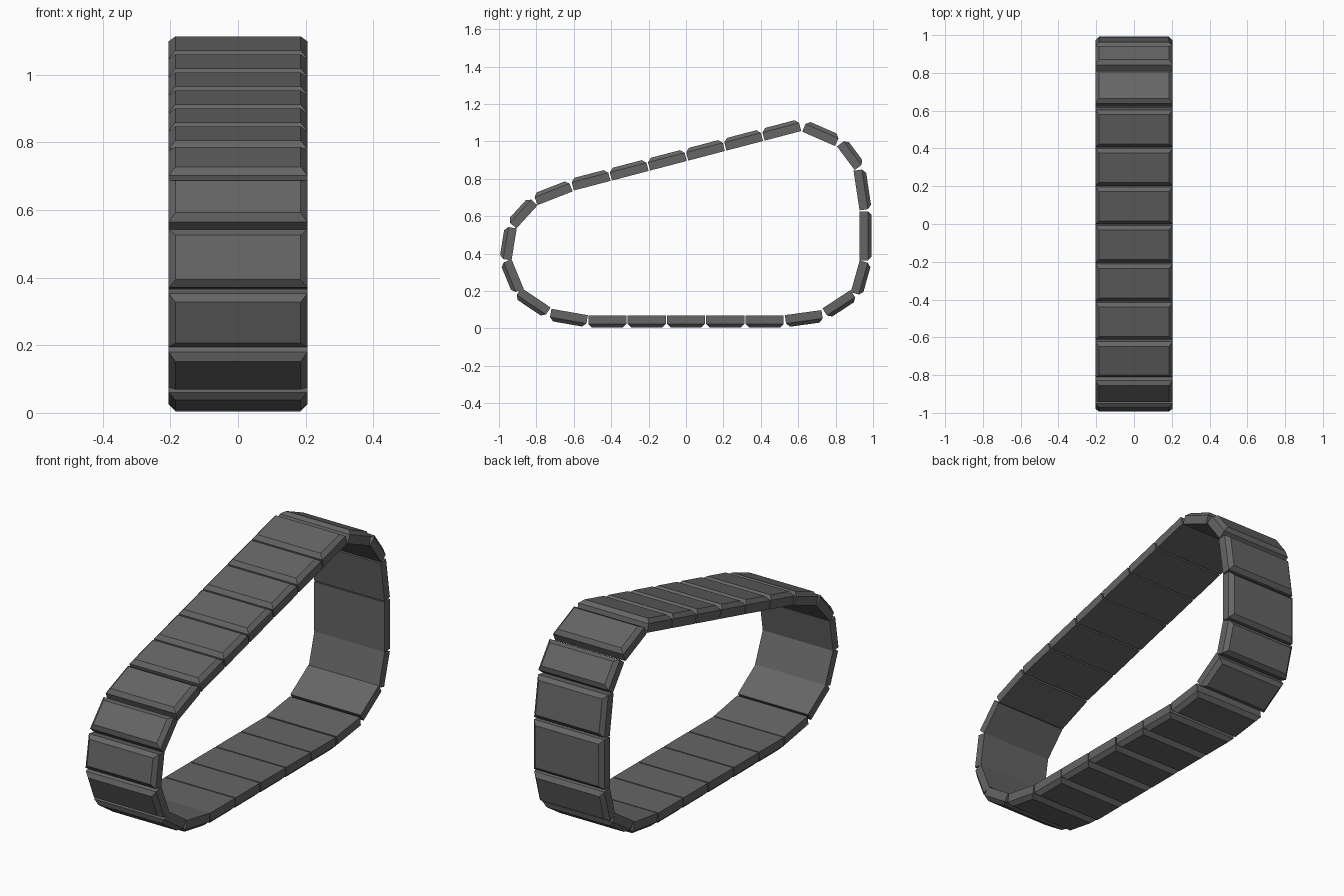
import bpy
from mathutils import Vector

if "Cube" in bpy.data.objects:
    bpy.data.objects.remove(bpy.data.objects["Cube"])

WIDTH, THICK, BEVEL = 0.41, 0.065, 0.02


# One track plate: box along (y, z) segment a-b, chamfered around its outer face
def plate(name, a, b):
    a, b = Vector((0, *a)), Vector((0, *b))
    mid, along = (a + b) / 2, (b - a).normalized()
    out = Vector((0, -along.z, along.y))
    half = (b - a).length / 2
    rings = [(-THICK / 2, 0), (THICK / 2 - BEVEL, 0), (THICK / 2, BEVEL)]
    verts, faces = [], []
    for h, inset in rings:
        for sx, sl in ((-1, -1), (1, -1), (1, 1), (-1, 1)):
            v = mid + along * sl * (half - inset) + out * h
            v.x = sx * (WIDTH / 2 - inset)
            verts.append(v)
    for r in (0, 4):
        for i in range(4):
            j = (i + 1) % 4
            faces.append((r + i, r + j, r + 4 + j, r + 4 + i))
    faces += [(3, 2, 1, 0), (8, 9, 10, 11)]
    mesh = bpy.data.meshes.new(name)
    mesh.from_pydata(verts, [], faces)
    obj = bpy.data.objects.new(name, mesh)
    bpy.context.collection.objects.link(obj)
    mat = bpy.data.materials.get("dark_steel") or bpy.data.materials.new("dark_steel")
    mat.diffuse_color = (0.13, 0.13, 0.13, 1)
    mat.use_nodes = True
    mat.node_tree.nodes["Principled BSDF"].inputs["Base Color"].default_value = mat.diffuse_color
    mesh.materials.append(mat)


# Bottom run, front to back reversed so the outer side faces down
for i in range(5):
    y = (i - 2) * 0.21
    plate(f"bottom_plate_{i}", (y + 0.102, 0.037), (y - 0.102, 0.037))

# Sloped top run
lo, hi = Vector((-0.612, 0.768)), Vector((0.612, 1.088))
for i in range(6):
    plate(f"top_plate_{i}", lo.lerp(hi, (i + 0.02) / 6), lo.lerp(hi, (i + 0.98) / 6))

# Front curve, bottom to top
front = [
    ((-0.53, 0.039), (-0.725, 0.073)),
    ((-0.742, 0.085), (-0.898, 0.19)),
    ((-0.898, 0.20), (-0.963, 0.358)),
    ((-0.965, 0.369), (-0.937, 0.54)),
    ((-0.931, 0.556), (-0.818, 0.68)),
    ((-0.805, 0.69), (-0.618, 0.763)),
]
for i, (a, b) in enumerate(front):
    plate(f"front_plate_{i}", a, b)

# Rear curve, top to bottom
rear = [
    ((0.634, 1.082), (0.81, 1.005)),
    ((0.833, 0.993), (0.928, 0.866)),
    ((0.928, 0.848), (0.96, 0.636)),
    ((0.96, 0.626), (0.96, 0.364)),
    ((0.96, 0.355), (0.912, 0.185)),
    ((0.897, 0.178), (0.747, 0.08)),
    ((0.729, 0.066), (0.533, 0.039)),
]
for i, (a, b) in enumerate(rear):
    plate(f"rear_plate_{i}", a, b)
